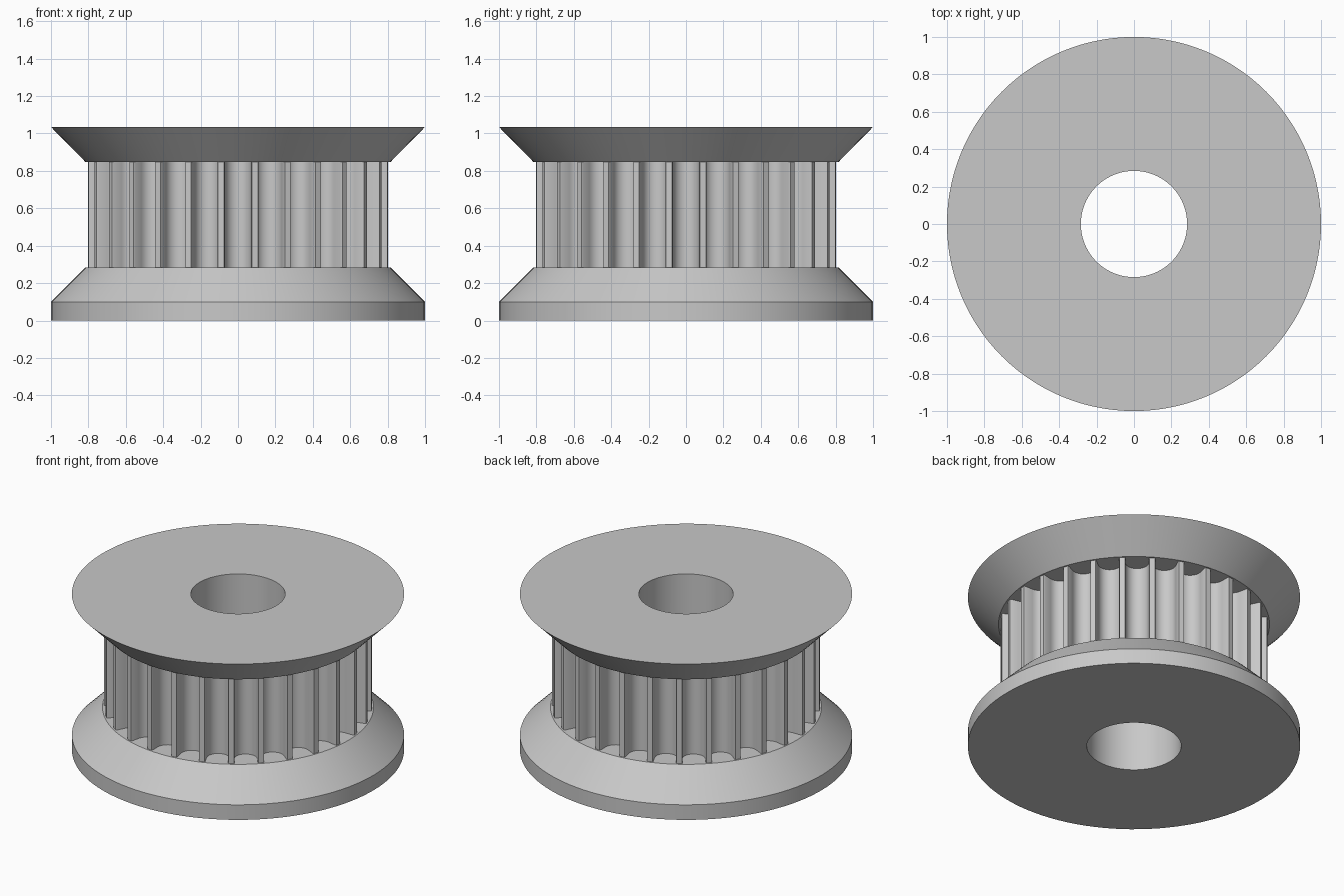
import bpy, bmesh, math
from mathutils import Vector, Matrix

TEETH = 28
BORE = 0.284        # bore radius
RIM = 1.0           # flange radius
CORE = 0.806        # tooth tip radius
DEPTH = 0.14        # groove depth
HALF = 0.074        # groove half width
LOW, HIGH, TOP = 0.283, 0.848, 1.035

if "Cube" in bpy.data.objects:
    bpy.data.objects.remove(bpy.data.objects["Cube"], do_unlink=True)

metal = bpy.data.materials.new("plain_grey")
metal.use_nodes = True
grey = (0.58, 0.58, 0.58, 1)
metal.diffuse_color = grey
metal.node_tree.nodes["Principled BSDF"].inputs["Base Color"].default_value = grey


def skin_rings(name, rings):
    """Closed solid from a cyclic list of equally sized closed rings."""
    bm = bmesh.new()
    loops = [[bm.verts.new(p) for p in ring] for ring in rings]
    for a, b in zip(loops, loops[1:] + loops[:1]):
        for i in range(len(a)):
            j = (i + 1) % len(a)
            bm.faces.new((a[i], a[j], b[j], b[i]))
    bmesh.ops.recalc_face_normals(bm, faces=bm.faces)
    mesh = bpy.data.meshes.new(name)
    bm.to_mesh(mesh)
    bm.free()
    mesh.materials.append(metal)
    obj = bpy.data.objects.new(name, mesh)
    bpy.context.collection.objects.link(obj)
    bpy.ops.object.select_all(action='DESELECT')
    obj.select_set(True)
    bpy.context.view_layer.objects.active = obj
    bpy.ops.object.shade_smooth_by_angle(angle=math.radians(30))
    return obj


def circle(radius, z, count):
    return [Vector((radius * math.cos(math.tau * i / count),
                    radius * math.sin(math.tau * i / count), z)) for i in range(count)]


def lathe(name, profile, count=112):
    return skin_rings(name, [circle(r, z, count) for r, z in profile])


# Flanges: rimmed cone below, sharp-edged cone above
lathe("lower_flange", [(BORE, 0), (RIM, 0), (RIM, 0.1), (CORE + 0.01, LOW), (BORE, LOW)])
lathe("upper_flange", [(BORE, HIGH), (CORE + 0.01, HIGH), (RIM, TOP), (BORE, TOP)])

# One U-shaped groove, facing +x, with slightly eased lips
lip = 0.008
edge = math.sqrt(CORE ** 2 - HALF ** 2)
floor = CORE - DEPTH + HALF
groove = [Vector((edge, -HALF, 0)), Vector((edge - lip, -HALF + lip / 2, 0))]
half = HALF - lip / 2
for k in range(13):
    a = math.pi * k / 12
    groove.append(Vector((floor - half * math.sin(a), -half * math.cos(a), 0)))
groove += [Vector((edge - lip, half, 0)), Vector((edge, HALF, 0))]

# Toothed core: the groove repeated around the axis, with the bore through it
outline = []
for t in range(TEETH):
    turn = Matrix.Rotation(math.tau * t / TEETH, 3, 'Z')
    outline += [turn @ p for p in groove]
shift = Matrix.Rotation(-math.pi / TEETH, 3, 'Z')
inner = [shift @ p for p in circle(BORE, 0, len(outline))]
sink = 0.008


def at(points, z):
    return [p + Vector((0, 0, z)) for p in points]


skin_rings("toothed_core", [at(inner, LOW - sink), at(outline, LOW - sink),
                            at(outline, HIGH + sink), at(inner, HIGH + sink)])
